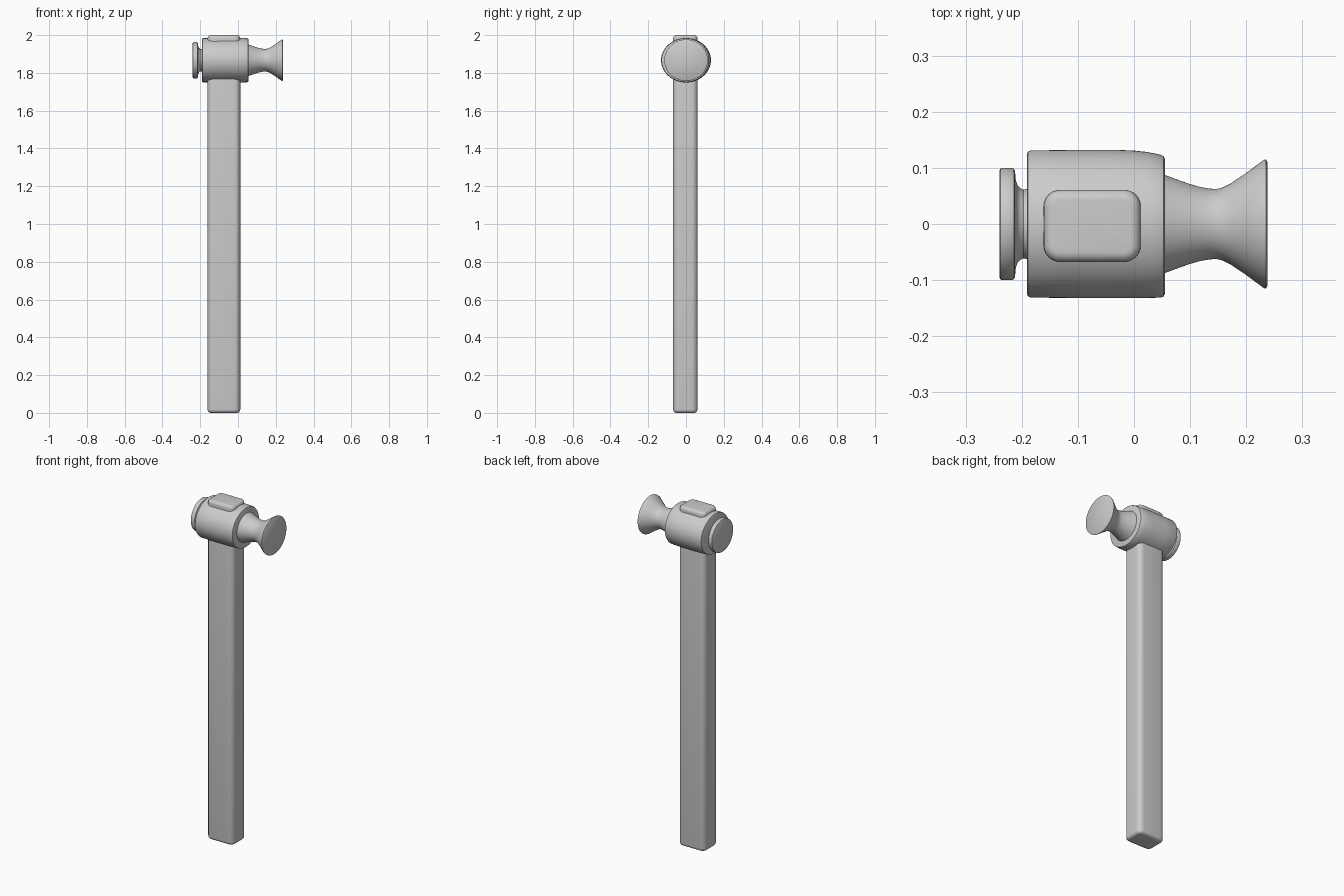
import bpy, bmesh, math

if "Cube" in bpy.data.objects:
    bpy.data.objects.remove(bpy.data.objects["Cube"])

HEAD_Z = 1.867
SEG = 64


def finish(name, bm):
    bmesh.ops.recalc_face_normals(bm, faces=bm.faces)
    mesh = bpy.data.meshes.new(name)
    bm.to_mesh(mesh)
    bm.free()
    ob = bpy.data.objects.new(name, mesh)
    bpy.context.collection.objects.link(ob)
    bpy.ops.object.select_all(action='DESELECT')
    ob.select_set(True)
    bpy.context.view_layer.objects.active = ob
    bpy.ops.object.shade_smooth_by_angle(angle=math.radians(35))
    return ob


def turned(name, profile, squash, shape=None):
    """Turn (x, radius) points around the head axis, capped at both ends."""
    bm = bmesh.new()
    rings = []
    for x, r in profile:
        ring = []
        for i in range(SEG):
            a = 2 * math.pi * i / SEG
            y, z = r * math.cos(a), r * squash * math.sin(a)
            if shape:
                y = shape(x, y)
            ring.append(bm.verts.new((x, y, HEAD_Z + z)))
        rings.append(ring)
    for a, b in zip(rings, rings[1:]):
        for i in range(SEG):
            j = (i + 1) % SEG
            bm.faces.new((a[i], a[j], b[j], b[i]))
    bm.faces.new(rings[0])
    bm.faces.new(rings[-1])
    return finish(name, bm)


def rounded_bar(name, x0, x1, y0, y1, z0, z1, corner, rim):
    """Upright bar with rounded long corners and softened end rims."""
    bm = bmesh.new()
    rings = []
    steps = [math.pi / 2 * k / 5 for k in range(6)]
    levels = [(z0 + rim * (1 - math.sin(t)), rim * (1 - math.cos(t))) for t in reversed(steps)]
    levels = [(z0 + rim * (1 - math.sin(t)), rim * (1 - math.cos(t))) for t in steps[::-1]]
    levels += [(z1 - (z - z0), d) for z, d in levels[::-1]]
    # inset is largest at the very ends
    fixed = sorted(levels)
    for z, d in fixed:
        ring = []
        for q, (cx, cy) in enumerate(((x1, y1), (x0, y1), (x0, y0), (x1, y0))):
            sx = 1 if cx == x1 else -1
            sy = 1 if cy == y1 else -1
            for k in range(7):
                a = math.pi / 2 * (q + k / 6)
                r = corner - d
                ring.append(bm.verts.new((cx - sx * corner + r * math.cos(a),
                                          cy - sy * corner + r * math.sin(a), z)))
        rings.append(ring)
    n = len(rings[0])
    for a, b in zip(rings, rings[1:]):
        for i in range(n):
            j = (i + 1) % n
            bm.faces.new((a[i], a[j], b[j], b[i]))
    bm.faces.new(rings[0])
    bm.faces.new(rings[-1])
    return finish(name, bm)


# Handle, passing up through the head and showing as a plug on top
rounded_bar("handle", -0.161, 0.012, -0.068, 0.061, 0.0, 2.0, 0.03, 0.018)


# Barrel of the head, its back side eased toward the pin end
def ease_back(x, y):
    t = max(0.0, (x + 0.03) / 0.085)
    return y * (1 - 0.07 * t * t) if y > 0 else y


turned("head_barrel",
       [(-0.191, 0.124), (-0.189, 0.129), (-0.184, 0.131), (-0.11, 0.132), (-0.03, 0.132),
        (0.0, 0.132), (0.025, 0.132), (0.048, 0.131), (0.053, 0.129), (0.055, 0.124)],
       0.89, ease_back)

# Flat striking face with its narrow concave neck
turned("striking_face",
       [(-0.240, 0.095), (-0.238, 0.099), (-0.235, 0.100), (-0.218, 0.100), (-0.214, 0.098),
        (-0.212, 0.094), (-0.211, 0.080), (-0.208, 0.070), (-0.203, 0.064), (-0.197, 0.061),
        (-0.185, 0.064)],
       0.955)

# Flared pin end with a waisted neck
turned("flared_pin",
       [(0.040, 0.094), (0.056, 0.087), (0.075, 0.080), (0.100, 0.071), (0.120, 0.0655),
        (0.135, 0.063), (0.147, 0.0625), (0.158, 0.065), (0.172, 0.072), (0.200, 0.091),
        (0.231, 0.114), (0.235, 0.115), (0.238, 0.110)],
       0.955)
